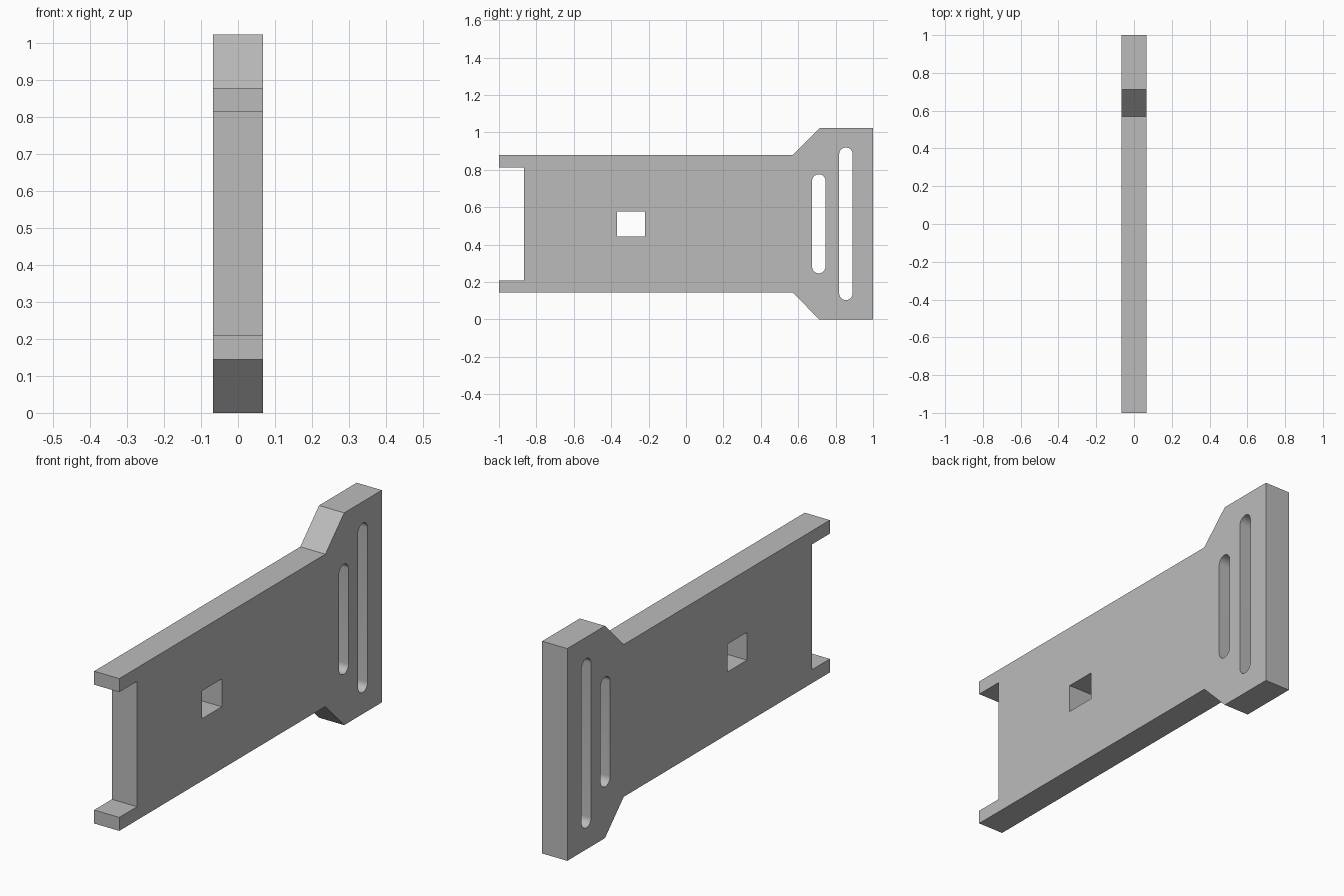
import bpy, bmesh, math
from mathutils import Vector

if "Cube" in bpy.data.objects:
    bpy.data.objects.remove(bpy.data.objects["Cube"], do_unlink=True)

HALF = 0.067    # half the plate thickness
MID = 0.5115    # height of the symmetry line

grey = bpy.data.materials.new("plain grey")
grey.use_nodes = True
COLOUR = (0.5, 0.5, 0.5, 1)
grey.diffuse_color = COLOUR
grey.node_tree.nodes["Principled BSDF"].inputs["Base Color"].default_value = COLOUR


def slot(y, radius, half_height, steps=16):
    """Outline of an upright slot with round ends."""
    pts = []
    for end in (1, -1):
        for i in range(steps + 1):
            a = math.pi * i / steps
            pts.append((y + end * radius * math.cos(a),
                        end * (half_height - radius + radius * math.sin(a))))
    return pts


# Upper half of the outline, mirrored about the middle line
upper = [(-0.865, 0.302), (-1, 0.302), (-1, 0.367), (0.57, 0.367),
         (0.713, MID), (1, MID)]
outline = upper + [(y, -z) for y, z in reversed(upper)]
window = [(-0.369, -0.067), (-0.219, -0.067), (-0.219, 0.067), (-0.369, 0.067)]
loops = [outline, window, slot(0.71, 0.036, 0.265), slot(0.855, 0.036, 0.408)]

# Fill the outline around its openings, then give it thickness
bm = bmesh.new()
for loop in loops:
    verts = [bm.verts.new((-HALF, y, MID + z)) for y, z in loop]
    for a, b in zip(verts, verts[1:] + verts[:1]):
        bm.edges.new((a, b))
bmesh.ops.triangle_fill(bm, edges=bm.edges[:], use_beauty=True, normal=Vector((1, 0, 0)))
side = bmesh.ops.extrude_face_region(bm, geom=bm.faces[:], use_keep_orig=True)
bmesh.ops.translate(bm, vec=(2 * HALF, 0, 0),
                    verts=[g for g in side["geom"] if isinstance(g, bmesh.types.BMVert)])
bmesh.ops.recalc_face_normals(bm, faces=bm.faces[:])

mesh = bpy.data.meshes.new("slotted_plate")
bm.to_mesh(mesh)
bm.free()
mesh.materials.append(grey)
plate = bpy.data.objects.new("slotted_plate", mesh)
bpy.context.collection.objects.link(plate)

# Round slot ends shade smoothly, all corners stay sharp
bpy.context.view_layer.objects.active = plate
plate.select_set(True)
bpy.ops.object.shade_smooth_by_angle(angle=math.radians(30))
